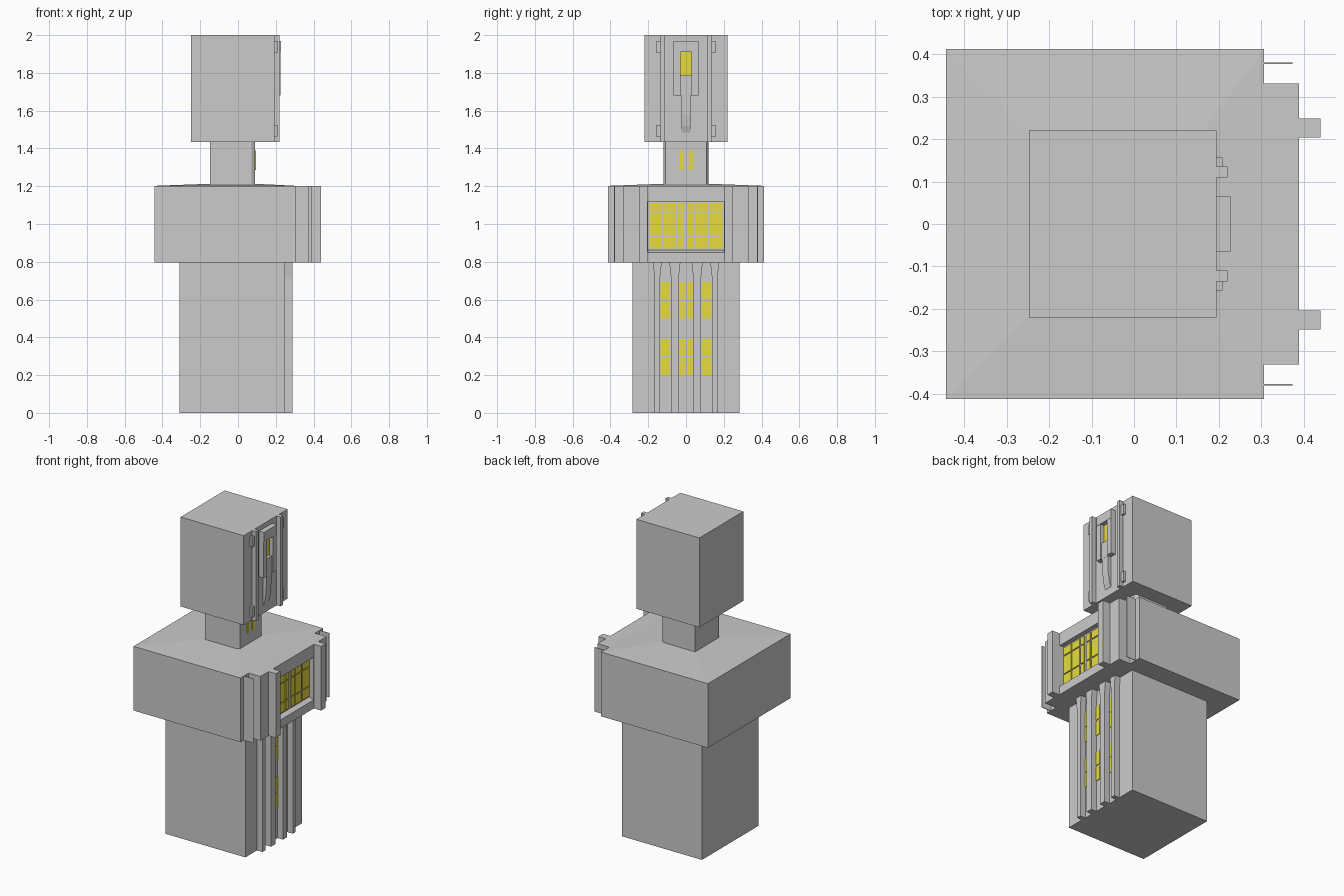
import bpy, bmesh

gold = bpy.data.materials.new("window_gold")
gold.diffuse_color = (0.8, 0.72, 0.05, 1)


def finish(name, bm, mat=None):
    bmesh.ops.recalc_face_normals(bm, faces=bm.faces)
    me = bpy.data.meshes.new(name)
    bm.to_mesh(me)
    bm.free()
    if mat:
        me.materials.append(mat)
    ob = bpy.data.objects.new(name, me)
    bpy.context.collection.objects.link(ob)
    return ob


def prism(name, pts, vec, mat=None):
    """Extrude a closed 3D outline along vec."""
    bm = bmesh.new()
    f = bm.faces.new([bm.verts.new(p) for p in pts])
    r = bmesh.ops.extrude_face_region(bm, geom=[f])
    bmesh.ops.translate(bm, vec=vec, verts=[v for v in r["geom"] if isinstance(v, bmesh.types.BMVert)])
    return finish(name, bm, mat)


def box(name, x, y, z, mat=None):
    pts = [(x[0], y[0], z[0]), (x[1], y[0], z[0]), (x[1], y[1], z[0]), (x[0], y[1], z[0])]
    return prism(name, pts, (0, 0, z[1] - z[0]), mat)


def pair(name, x, y, z, mat=None):
    """Box plus its mirror across y = 0."""
    box(name + "_left", x, y, z, mat)
    box(name + "_right", x, (-y[1], -y[0]), z, mat)


# Lower shaft
box("lower_shaft", (-0.31, 0.25), (-0.283, 0.283), (0, 0.8))

# Shaft ribs, widening just under the middle block
for i, (a, b) in enumerate([(-0.167, -0.137), (-0.08, -0.038), (0.038, 0.08), (0.137, 0.167)]):
    e = 0.008
    prism(f"shaft_rib_{i}", [(0.245, a, 0), (0.245, b, 0), (0.245, b, 0.72), (0.245, b + e, 0.795),
                             (0.245, a - e, 0.795), (0.245, a, 0.72)], (0.043, 0, 0))

# Shaft windows in two tall groups, each split in two
for z0 in (0.2, 0.302, 0.5, 0.602):
    z = (z0, z0 + 0.09)
    pair("shaft_window_outer", (0.248, 0.254), (0.086, 0.134), z, gold)
    pair("shaft_window_inner", (0.248, 0.254), (0.006, 0.036), z, gold)

# Middle block with a shallow sloping roof
box("middle_block", (-0.443, 0.307), (-0.413, 0.413), (0.795, 1.202))
bm = bmesh.new()
lo = [bm.verts.new(p) for p in [(-0.443, -0.413, 1.202), (0.307, -0.413, 1.202),
                                (0.307, 0.413, 1.202), (-0.443, 0.413, 1.202)]]
hi = [bm.verts.new(p) for p in [(-0.15, -0.12, 1.213), (0.09, -0.12, 1.213),
                                (0.09, 0.12, 1.213), (-0.15, 0.12, 1.213)]]
bm.faces.new(hi)
bm.faces.new(lo[::-1])
for i in range(4):
    j = (i + 1) % 4
    bm.faces.new((lo[i], lo[j], hi[j], hi[i]))
finish("middle_roof", bm)

# Projecting bay: back, sides, header and sloped sill around a recess
box("bay_back", (0.3, 0.36), (-0.205, 0.205), (0.795, 1.202))
pair("bay_side", (0.3, 0.389), (0.2, 0.331), (0.795, 1.202))
box("bay_header", (0.355, 0.389), (-0.205, 0.205), (1.12, 1.202))
prism("bay_sill", [(0.355, -0.205, 0.795), (0.389, -0.205, 0.795), (0.389, -0.205, 0.85),
                   (0.355, -0.205, 0.865)], (0, 0.41, 0))
pair("bay_fin", (0.38, 0.44), (0.204, 0.249), (0.795, 1.202))
pair("thin_side_plate", (0.3, 0.374), (0.377, 0.381), (0.795, 1.202))

# Bay window panes
for z in [(0.87, 0.93), (0.937, 1.053), (1.06, 1.11)]:
    for y in [(0.01, 0.043), (0.053, 0.117), (0.127, 0.193)]:
        pair("bay_window", (0.358, 0.365), y, z, gold)

# Neck with chamfered corners and two slit windows
prism("neck", [(-0.148, -0.12, 1.195), (0.072, -0.12, 1.195), (0.09, -0.108, 1.195),
               (0.09, 0.108, 1.195), (0.072, 0.12, 1.195), (-0.148, 0.12, 1.195)], (0, 0, 0.25))
pair("neck_window", (0.088, 0.094), (0.013, 0.036), (1.285, 1.39), gold)

# Upper block with vertical ribs and clips
box("upper_block", (-0.248, 0.194), (-0.22, 0.22), (1.433, 2.0))
pair("upper_rib", (0.19, 0.221), (0.11, 0.135), (1.433, 2.0))
for z in [(1.46, 1.525), (1.905, 1.97)]:
    pair("upper_clip", (0.19, 0.209), (0.13, 0.157), z)

# Upper window frame, pane and tapering stem
box("frame_header", (0.19, 0.228), (-0.065, 0.065), (1.91, 1.97))
pair("frame_side", (0.19, 0.226), (0.03, 0.065), (1.68, 1.91))
box("frame_sill", (0.19, 0.218), (-0.031, 0.031), (1.68, 1.785))
box("upper_window", (0.19, 0.199), (-0.03, 0.03), (1.785, 1.91), gold)
prism("frame_stem", [(0.19, -0.025, 1.48), (0.196, -0.025, 1.485), (0.207, -0.025, 1.52),
                     (0.215, -0.025, 1.58), (0.218, -0.025, 1.70), (0.19, -0.025, 1.70)], (0, 0.05, 0))
